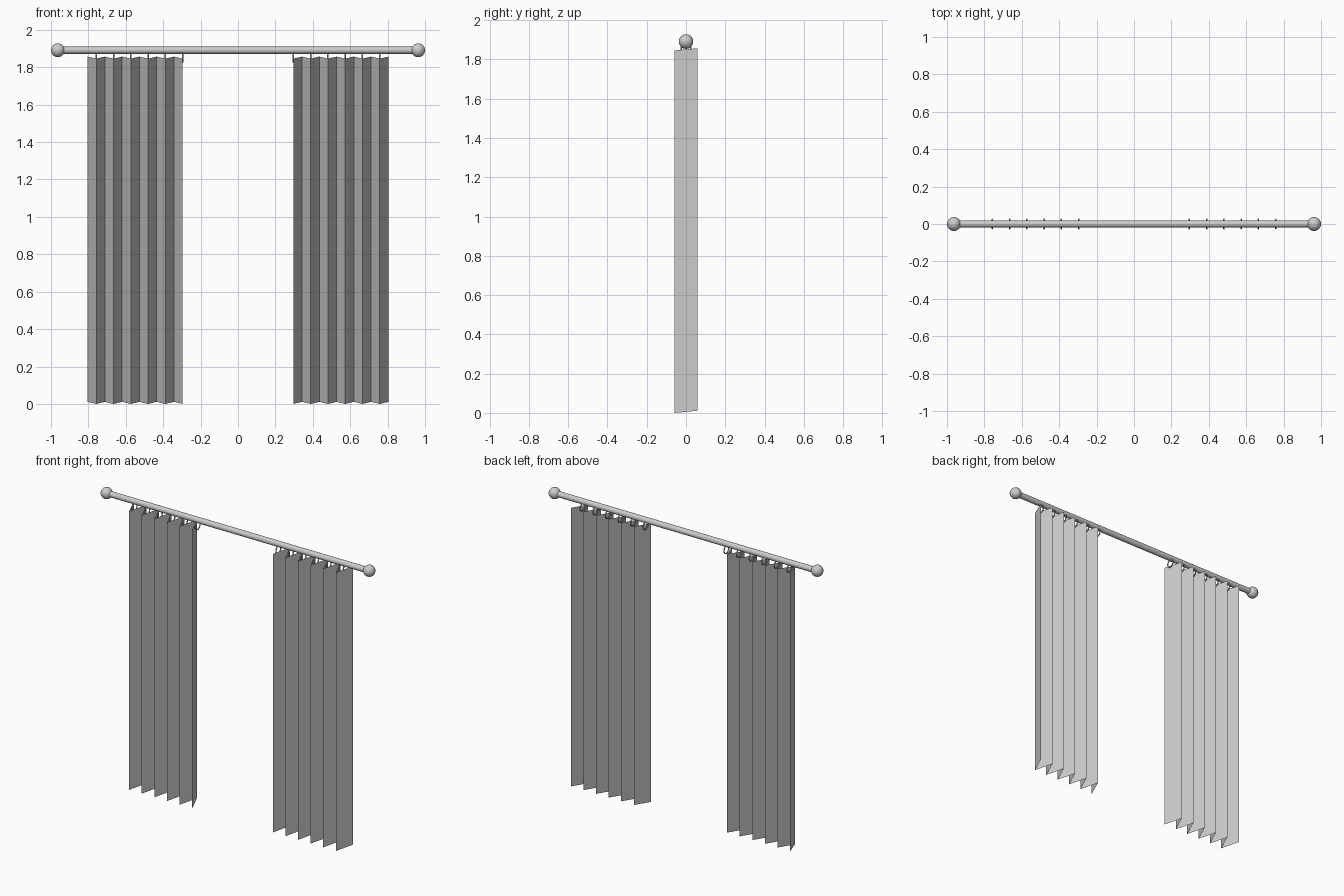
import bpy, bmesh, math

if "Cube" in bpy.data.objects:
    bpy.data.objects.remove(bpy.data.objects["Cube"])

ROD_Z = 1.891
FOLDS = 11
X_IN, X_OUT = 0.296, 0.804
STEP = (X_OUT - X_IN) / FOLDS


def smooth(ob):
    bpy.context.view_layer.objects.active = ob
    bpy.ops.object.shade_smooth_by_angle()


def curtain(name, side):
    # single pleated sheet, back folds sit slightly higher than front folds
    bm = bmesh.new()
    prev = None
    for i in range(FOLDS + 1):
        x = side * (X_IN + i * STEP)
        y, lift = (-0.058, 0.0) if i % 2 == 0 else (0.058, 0.011)
        cur = [bm.verts.new((x, y, z + lift)) for z in (0.0, 1.846)]
        if prev:
            quad = [prev[0], cur[0], cur[1], prev[1]]
            bm.faces.new(quad if side > 0 else quad[::-1])
        prev = cur
    mesh = bpy.data.meshes.new(name)
    bm.to_mesh(mesh)
    bm.free()
    bpy.context.collection.objects.link(bpy.data.objects.new(name, mesh))


# rod
bpy.ops.mesh.primitive_cylinder_add(vertices=32, radius=0.019, depth=1.92,
                                    location=(0, 0, ROD_Z),
                                    rotation=(0, math.pi / 2, 0))
rod = bpy.context.object
rod.name = "curtain_rod"
smooth(rod)

for side, label in ((-1, "left"), (1, "right")):
    # ball end of the rod
    bpy.ops.mesh.primitive_uv_sphere_add(segments=32, ring_count=16, radius=0.037,
                                         location=(side * 0.963, 0, ROD_Z))
    ball = bpy.context.object
    ball.name = label + "_finial"
    smooth(ball)

    # pleated curtain
    curtain(label + "_curtain", side)

    # hanging rings, one at every front fold
    for n in range(0, FOLDS, 2):
        bpy.ops.mesh.primitive_torus_add(major_segments=24, minor_segments=8,
                                         major_radius=0.025, minor_radius=0.004,
                                         location=(side * (X_IN + n * STEP), 0, 1.853),
                                         rotation=(0, math.pi / 2, 0))
        ring = bpy.context.object
        ring.name = f"{label}_ring_{n // 2 + 1}"
        smooth(ring)
